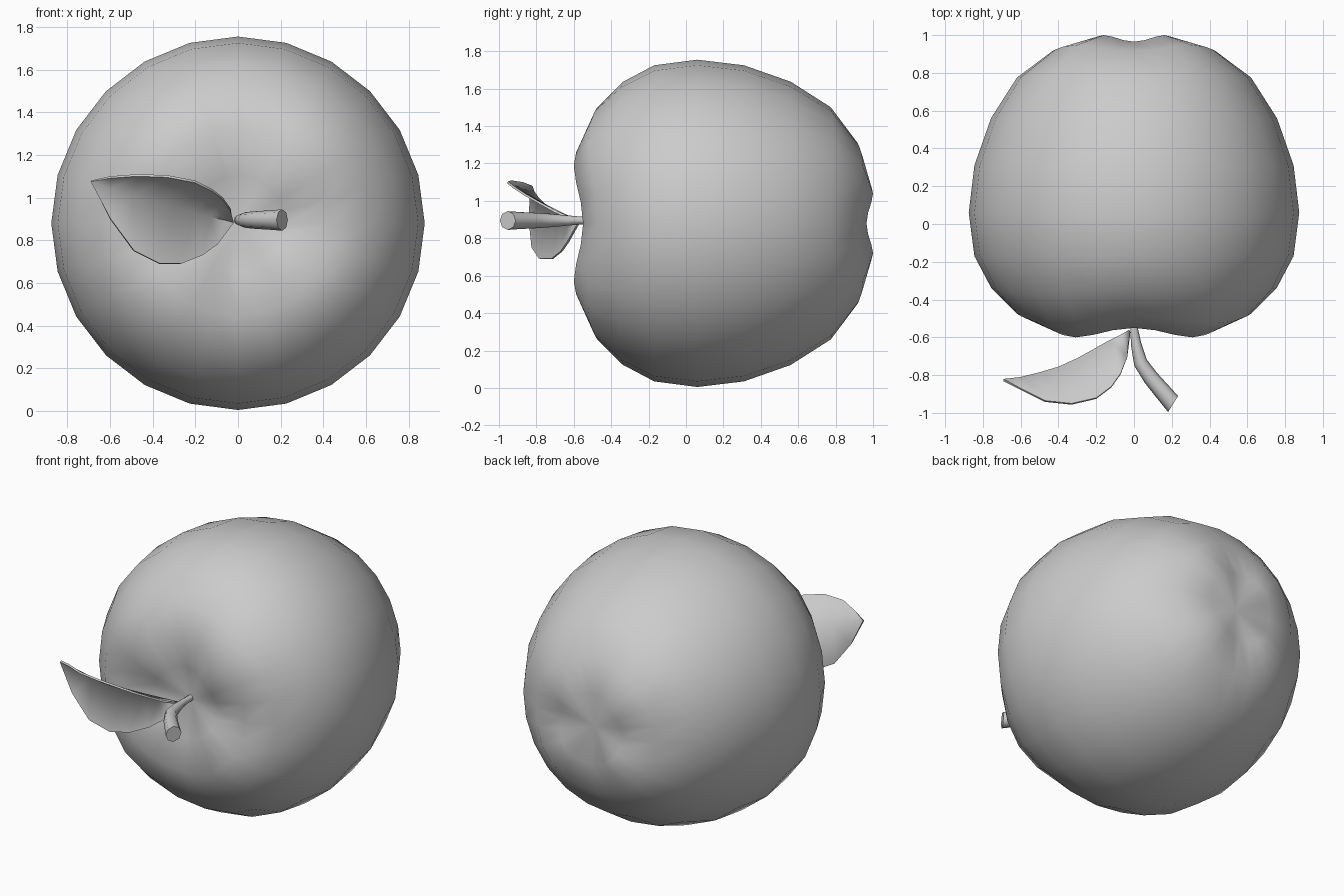
import bpy, bmesh
from math import sin, cos, pi, radians
from mathutils import Vector

if "Cube" in bpy.data.objects:
    bpy.data.objects.remove(bpy.data.objects["Cube"])

CZ = 0.88  # height of the apple's axis


def make(name, bm, angle):
    bmesh.ops.recalc_face_normals(bm, faces=bm.faces)
    mesh = bpy.data.meshes.new(name)
    bm.to_mesh(mesh)
    bm.free()
    ob = bpy.data.objects.new(name, mesh)
    bpy.context.collection.objects.link(ob)
    bpy.ops.object.select_all(action='DESELECT')
    ob.select_set(True)
    bpy.context.view_layer.objects.active = ob
    bpy.ops.object.shade_smooth_by_angle(angle=radians(angle))
    return ob


def bridge(bm, a, b):
    n = len(a)
    for i in range(n):
        j = (i + 1) % n
        bm.faces.new((a[i], a[j], b[j], b[i]))


def fan(bm, ring, tip):
    for i in range(len(ring)):
        bm.faces.new((ring[i], ring[(i + 1) % len(ring)], tip))


# Apple body: rings along y, given as (radius, y, lobe height on the diagonals)
RINGS = [(0.226, -0.52, -0.04), (0.4375, -0.55, -0.05), (0.62, -0.475, -0.05),
         (0.755, -0.34, -0.02), (0.845, -0.17, 0), (0.875, 0.06, 0),
         (0.845, 0.31, 0), (0.757, 0.56, 0), (0.62, 0.775, 0.01),
         (0.43, 0.917, 0.03), (0.226, 0.965, 0.035)]
SIDES = 24
bm = bmesh.new()
rings = []
for r, y, lobe in RINGS:
    ring = []
    for i in range(SIDES):
        a = 2 * pi * i / SIDES
        ring.append(bm.verts.new((r * cos(a), y + lobe * sin(2 * a) ** 2, CZ + r * sin(a))))
    rings.append(ring)
for a, b in zip(rings, rings[1:]):
    bridge(bm, a, b)
fan(bm, rings[0], bm.verts.new((0, -0.475, CZ)))
fan(bm, rings[-1], bm.verts.new((0, 0.93, CZ)))
make("apple_body", bm, 80)

# Stem: tapered bent tube, given as (x, y, radius)
PATH = [(0, -0.45, 0.018), (0, -0.55, 0.02), (0.012, -0.64, 0.028),
        (0.035, -0.735, 0.037), (0.09, -0.815, 0.042), (0.145, -0.88, 0.045),
        (0.207, -0.953, 0.05)]
bm = bmesh.new()
rings = []
for k, (x, y, r) in enumerate(PATH):
    p, q = PATH[max(k - 1, 0)], PATH[min(k + 1, len(PATH) - 1)]
    d = Vector((q[0] - p[0], q[1] - p[1], 0)).normalized()
    if k == len(PATH) - 1:
        d = Vector((0.85, -0.53, 0)).normalized()
    side = Vector((-d.y, d.x, 0))
    c = Vector((x, y, 0.895))
    rings.append([bm.verts.new(c + side * r * cos(i * pi / 4)
                               + Vector((0, 0, r * sin(i * pi / 4)))) for i in range(8)])
for a, b in zip(rings, rings[1:]):
    bridge(bm, a, b)
bm.faces.new(rings[0])
bm.faces.new(rings[-1])
make("stem", bm, 50)

# Leaf: folded blade lofted from upper edge, midrib and lower edge
BASE, TIP = (-0.025, -0.56, 0.89), (-0.69, -0.82, 1.08)
UPPER = [(-0.035, -0.70, 0.95), (-0.07, -0.79, 1.0), (-0.12, -0.86, 1.04),
         (-0.20, -0.92, 1.08), (-0.33, -0.95, 1.105), (-0.47, -0.935, 1.11),
         (-0.60, -0.87, 1.10)]
RIB = [(-0.06, -0.58, 0.90), (-0.13, -0.615, 0.915), (-0.21, -0.66, 0.935),
       (-0.30, -0.71, 0.96), (-0.40, -0.755, 0.985), (-0.50, -0.785, 1.015),
       (-0.60, -0.81, 1.05)]
LOWER = [(-0.04, -0.58, 0.86), (-0.10, -0.625, 0.78), (-0.17, -0.66, 0.73),
         (-0.27, -0.71, 0.69), (-0.37, -0.775, 0.69), (-0.49, -0.815, 0.75),
         (-0.60, -0.83, 0.90)]
bm = bmesh.new()
base, tip = bm.verts.new(BASE), bm.verts.new(TIP)
cols = [[bm.verts.new(p) for p in col] for col in (UPPER, RIB, LOWER)]
for a, b in zip(cols, cols[1:]):
    bm.faces.new((base, a[0], b[0]))
    for i in range(len(a) - 1):
        bm.faces.new((a[i], a[i + 1], b[i + 1], b[i]))
    bm.faces.new((a[-1], tip, b[-1]))
bmesh.ops.recalc_face_normals(bm, faces=bm.faces)
bmesh.ops.solidify(bm, geom=bm.faces[:], thickness=0.012)
make("leaf", bm, 78)
